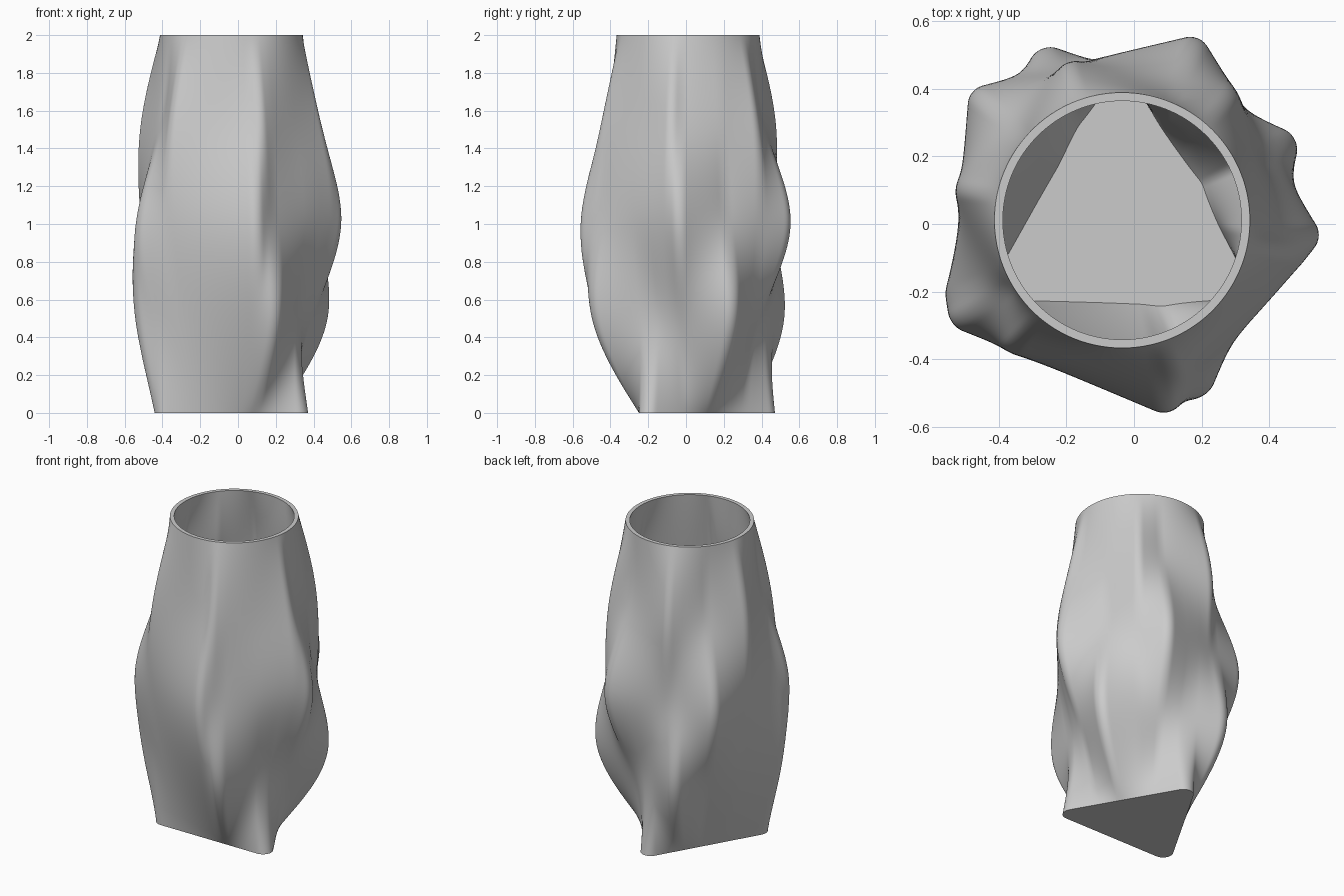
import bpy, bmesh, math

if "Cube" in bpy.data.objects:
    bpy.data.objects.remove(bpy.data.objects["Cube"])

SEG, ROWS = 336, 88
CX, CY = -0.035, 0.011
WALL, FLOOR, FILLET = 0.025, 0.03, 0.06
# cross-sections at z = 0, 0.5, 1, 1.5: sides, corner radius, rotation in degrees
SECTIONS = [(3, 0.52, 90), (4, 0.58, 25), (5, 0.597, -4.6), (6, 0.50, -11)]
RIM = 0.378


def polygon_radius(theta, n, big, rot, inset):
    """Polar radius of a regular polygon with rounded corners."""
    half = math.pi / n
    big -= inset / math.cos(half)
    f = FILLET - inset
    d = abs((theta - math.radians(rot) + half) % (2 * half) - half)
    c = big - f / math.cos(half)
    if d < math.atan2(f * math.sin(half), c + f * math.cos(half)):
        return c * math.cos(d) + math.sqrt(f * f - (c * math.sin(d)) ** 2)
    return big * math.cos(half) / math.cos(half - d)


def spline(y):
    """Natural cubic spline through five evenly spaced values."""
    b = [6 * (y[i + 1] - 2 * y[i] + y[i - 1]) for i in (1, 2, 3)]
    m2 = (4 * b[1] - b[0] - b[2]) / 14
    m = [0, (b[0] - m2) / 4, m2, (b[2] - m2) / 4, 0]

    def value(z):
        i = min(int(z / 0.5), 3)
        t = z / 0.5 - i
        s = 1 - t
        return (s * y[i] + t * y[i + 1]
                + ((s ** 3 - s) * m[i] + (t ** 3 - t) * m[i + 1]) / 6)
    return value


def make_shell(bm, inset, z0):
    """Loft from triangle to circle; returns the rings of vertices."""
    angles = [2 * math.pi * k / SEG for k in range(SEG)]
    curves = [spline([polygon_radius(a, *s, inset) for s in SECTIONS] + [RIM - inset])
              for a in angles]
    rings = []
    for r in range(ROWS + 1):
        z = z0 + (2 - z0) * r / ROWS
        rings.append([bm.verts.new((CX + c(z) * math.cos(a), CY + c(z) * math.sin(a), z))
                      for a, c in zip(angles, curves)])
    for lo, hi in zip(rings, rings[1:]):
        bridge(bm, lo, hi)
    return rings


def bridge(bm, a, b):
    for k in range(SEG):
        j = (k + 1) % SEG
        bm.faces.new((a[k], a[j], b[j], b[k]))


bm = bmesh.new()
# outer and inner walls
outer = make_shell(bm, 0, 0)
inner = make_shell(bm, WALL, FLOOR)
# flat rim, underside and inside floor
bridge(bm, outer[-1], inner[-1])
bm.faces.new(outer[0])
bm.faces.new(inner[0])
bmesh.ops.recalc_face_normals(bm, faces=bm.faces)

mesh = bpy.data.meshes.new("vase")
bm.to_mesh(mesh)
bm.free()
vase = bpy.data.objects.new("vase", mesh)
bpy.context.collection.objects.link(vase)
bpy.context.view_layer.objects.active = vase
vase.select_set(True)
bpy.ops.object.shade_smooth_by_angle(angle=math.radians(35))
